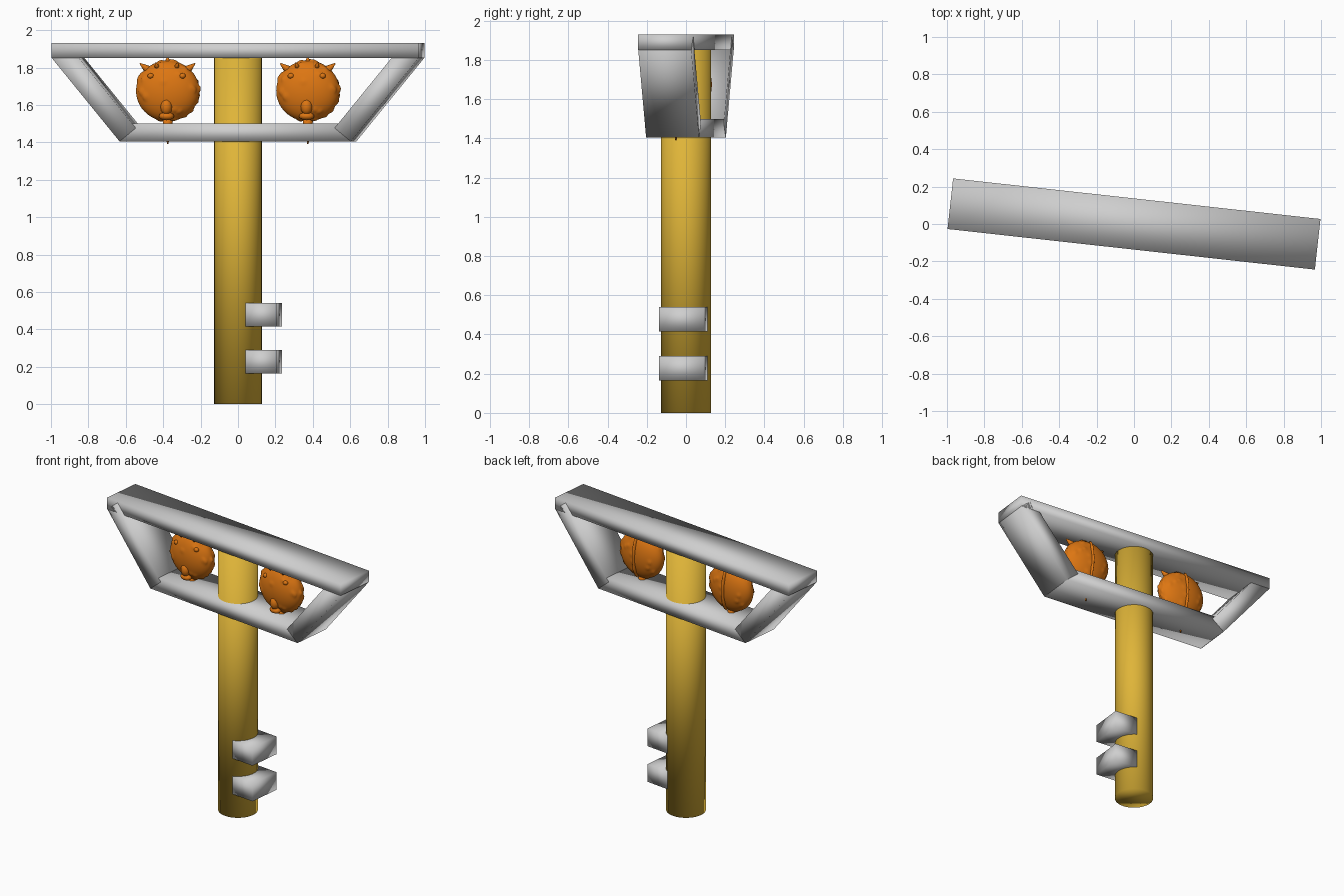
import bpy, bmesh, math, random
from mathutils import Vector, Matrix

cube = bpy.data.objects.get("Cube")
if cube:
    bpy.data.objects.remove(cube, do_unlink=True)

YAW = math.radians(-6.3)


def material(name, rgb):
    m = bpy.data.materials.new(name)
    m.use_nodes = True
    m.diffuse_color = (*rgb, 1)
    m.node_tree.nodes["Principled BSDF"].inputs["Base Color"].default_value = (*rgb, 1)
    return m


GREY = material("light grey", (0.62, 0.62, 0.62))
GOLD = material("golden yellow", (0.74, 0.46, 0.04))
ORANGE = material("orange", (0.72, 0.18, 0.006))


def finish(name, bm, mat, yaw=0.0, loc=(0, 0, 0)):
    bmesh.ops.recalc_face_normals(bm, faces=bm.faces)
    for f in bm.faces:
        f.smooth = True
    me = bpy.data.meshes.new(name)
    bm.to_mesh(me)
    bm.free()
    me.materials.append(mat)
    ob = bpy.data.objects.new(name, me)
    bpy.context.collection.objects.link(ob)
    ob.location = loc
    ob.rotation_euler.z = yaw
    return ob


def prism(name, profile, half_depth, loc=(0, 0, 0)):
    """Extrude an x-z outline through y."""
    bm = bmesh.new()
    face = bm.faces.new([bm.verts.new((x, -half_depth, z)) for x, z in profile])
    out = bmesh.ops.extrude_face_region(bm, geom=[face])
    moved = [v for v in out["geom"] if isinstance(v, bmesh.types.BMVert)]
    bmesh.ops.translate(bm, verts=moved, vec=(0, 2 * half_depth, 0))
    return finish(name, bm, GREY, YAW, loc)


def bar(name, half_x, z0, z1, half_depth, loc=(0, 0, 0)):
    return prism(name, [(-half_x, z0), (half_x, z0), (half_x, z1), (-half_x, z1)],
                 half_depth, loc)


# Post
bm = bmesh.new()
bmesh.ops.create_cone(bm, cap_ends=True, segments=48, radius1=0.127, radius2=0.127,
                      depth=1.86, matrix=Matrix.Translation((0, 0, 0.93)))
finish("post", bm, GOLD)

# Frame: top and bottom beams with sloping end boards
bar("top_beam", 0.988, 1.85, 1.93, 0.136)
bar("bottom_beam", 0.62, 1.405, 1.50, 0.135)
top, low = Vector((0.986, 1.85)), Vector((0.622, 1.405))
run = (low - top).normalized()
inward = Vector((run.y, -run.x)) * 0.113
for side, label in ((1, "left"), (-1, "right")):
    outline = [top, low, low + inward, top + inward]
    prism(label + "_end_board", [(side * p.x, p.y) for p in outline], 0.136)

# Two teeth on the post
for label, z in (("lower", 0.165), ("upper", 0.415)):
    bar(label + "_tooth", 0.085, z, z + 0.125, 0.115, (0.137, -0.015, 0))


# Bumpy spiny ornaments
def cone(bm, base, tip, radius, segments=12):
    base, tip = Vector(base), Vector(tip)
    d = tip - base
    mat = Matrix.Translation((base + tip) / 2) @ d.to_track_quat('Z', 'Y').to_matrix().to_4x4()
    bmesh.ops.create_cone(bm, cap_ends=True, segments=segments, radius1=radius,
                          radius2=0.003, depth=d.length, matrix=mat)


def ball(bm, centre, size):
    mat = Matrix.Translation(centre) @ Matrix.Diagonal((*size, 1))
    bmesh.ops.create_icosphere(bm, subdivisions=2, radius=1, matrix=mat)


def ornament(name, x):
    rng = random.Random(4)
    bm = bmesh.new()
    bmesh.ops.create_icosphere(bm, subdivisions=5, radius=1)
    bumps = [Vector([rng.gauss(0, 1) for _ in range(3)]).normalized() for _ in range(45)]
    for v in bm.verts:
        d = v.co.normalized()
        swell = sum(math.exp(-(d - b).length_squared / 0.008) for b in bumps)
        r = 1 + 0.05 * min(swell, 1)
        v.co = Vector((d.x * 0.17, d.y * 0.085, d.z * 0.162)) * r
    # Horns, brow spikes, eyes
    for s in (-1, 1):
        cone(bm, (s * 0.09, 0, 0.10), (s * 0.148, -0.01, 0.147), 0.032)
        cone(bm, (s * 0.05, -0.03, 0.12), (s * 0.06, -0.06, 0.15), 0.018)
        ball(bm, (s * 0.085, -0.058, 0.08), (0.018, 0.015, 0.015))
    cone(bm, (0, 0, 0.14), (0, -0.01, 0.185), 0.02)
    # Snout, jaw and back ridge
    ball(bm, (0, -0.065, -0.085), (0.032, 0.03, 0.045))
    ball(bm, (0, -0.06, -0.135), (0.042, 0.03, 0.022))
    ball(bm, (0, 0.05, 0), (0.013, 0.052, 0.15))
    # Hanging tail passing through the bottom beam
    cone(bm, (0, 0, -0.13), (0, 0, -0.285), 0.034)
    ob = finish(name, bm, ORANGE, YAW)
    ob.location = Matrix.Rotation(YAW, 3, 'Z') @ Vector((x, -0.01, 1.675))


ornament("left_ornament", 0.377)
ornament("right_ornament", -0.377)
